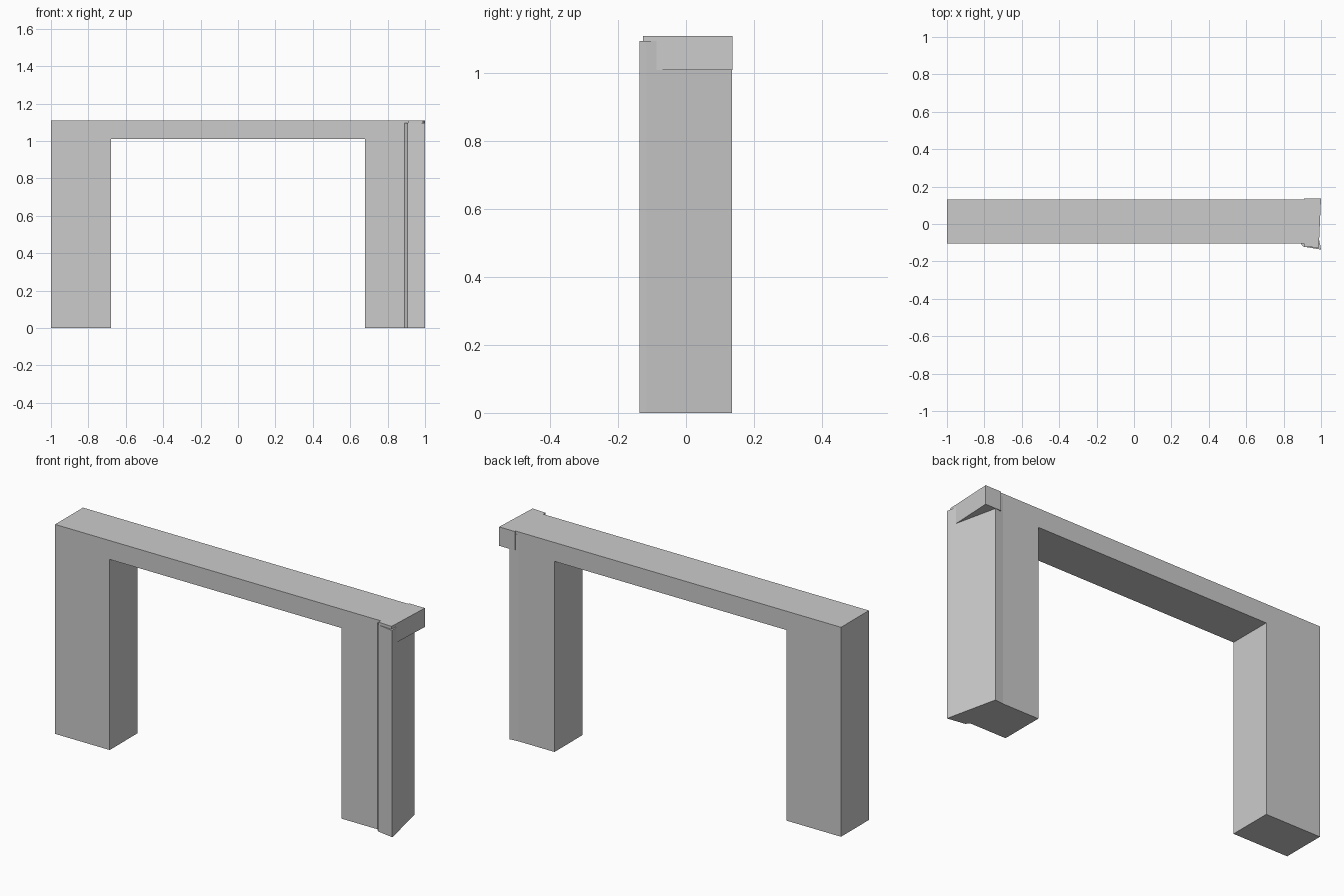
import bpy
import bmesh

cube = bpy.data.objects.get("Cube")
if cube:
    bpy.data.objects.remove(cube, do_unlink=True)

grey = bpy.data.materials.new("plain_grey")
grey.use_nodes = True
colour = (0.6, 0.6, 0.6, 1)
grey.diffuse_color = colour
grey.node_tree.nodes["Principled BSDF"].inputs["Base Color"].default_value = colour


def prism(name, outline, bottom, top, axis="z"):
    """Extrude a closed outline: a plan along z, or a front profile along y."""
    bm = bmesh.new()
    if axis == "z":
        points = [(x, y, bottom) for x, y in outline]
        move = (0, 0, top - bottom)
    else:
        points = [(x, bottom, z) for x, z in outline]
        move = (0, top - bottom, 0)
    base = bm.faces.new([bm.verts.new(p) for p in points])
    raised = bmesh.ops.extrude_face_region(bm, geom=[base], use_keep_orig=True)
    verts = [v for v in raised["geom"] if isinstance(v, bmesh.types.BMVert)]
    bmesh.ops.translate(bm, verts=verts, vec=move)
    bmesh.ops.recalc_face_normals(bm, faces=bm.faces)
    mesh = bpy.data.meshes.new(name)
    bm.to_mesh(mesh)
    bm.free()
    mesh.materials.append(grey)
    obj = bpy.data.objects.new(name, mesh)
    bpy.context.collection.objects.link(obj)
    return obj


FRONT, BACK = -0.103, 0.13
SOFFIT, TOP = 1.01, 1.11

# Lintel and both piers as one portal slab
prism("portal_frame",
      [(-1, 0), (-0.68, 0), (-0.68, SOFFIT), (0.68, SOFFIT), (0.68, 0),
       (0.89, 0), (0.89, SOFFIT), (0.92, SOFFIT), (0.92, TOP), (-1, TOP)],
      FRONT, BACK, "y")

# Flared end of the left pier
prism("left_pier_end",
      [(0.89, FRONT), (0.905, -0.121), (1, -0.137), (0.997, -0.118),
       (0.94, 0.135), (0.89, BACK)], 0, 1.095)

# Slightly skewed cap over the flared pier
prism("end_cap",
      [(0.908, -0.122), (0.988, -0.126), (1, 0.137), (0.908, 0.137)],
      SOFFIT, TOP)
